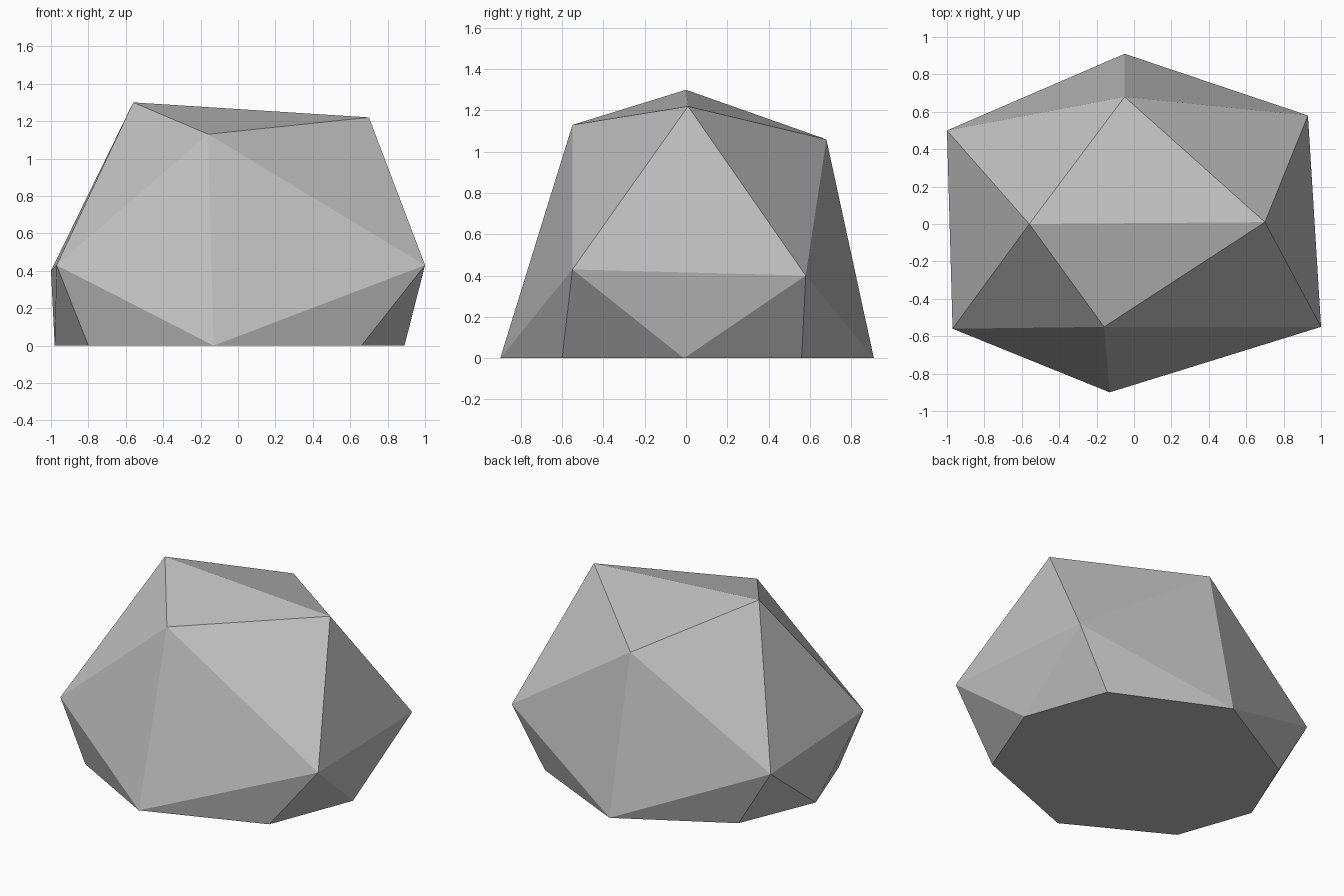
import bpy
import bmesh

cube = bpy.data.objects.get("Cube")
if cube:
    bpy.data.objects.remove(cube, do_unlink=True)

# Stone colour
stone = bpy.data.materials.new("stone_grey")
stone.use_nodes = True
colour = (0.52, 0.52, 0.52, 1.0)
stone.diffuse_color = colour
stone.node_tree.nodes["Principled BSDF"].inputs["Base Color"].default_value = colour

# Corners of the faceted rock, level by level
crown = [(-0.56, 0, 1.30), (0.70, 0.01, 1.22), (-0.16, -0.55, 1.13), (-0.05, 0.68, 1.06)]
girdle = [(-0.97, -0.56, 0.43), (1.0, -0.55, 0.43), (0.93, 0.58, 0.40), (-1.0, 0.50, 0.40)]
footprint = [(-0.13, -0.90), (0.66, -0.60), (0.89, -0.01), (0.69, 0.56),
             (-0.05, 0.91), (-0.76, 0.51), (-0.98, -0.02), (-0.80, -0.53)]

# Wrap the corners in a convex skin and merge the flat base into one face
bm = bmesh.new()
for corner in crown + girdle + [(x, y, 0) for x, y in footprint]:
    bm.verts.new(corner)
bmesh.ops.convex_hull(bm, input=bm.verts[:])
bmesh.ops.dissolve_limit(bm, angle_limit=0.002, verts=bm.verts[:], edges=bm.edges[:])
bmesh.ops.recalc_face_normals(bm, faces=bm.faces[:])

mesh = bpy.data.meshes.new("rock")
bm.to_mesh(mesh)
bm.free()
mesh.materials.append(stone)
rock = bpy.data.objects.new("rock", mesh)
bpy.context.scene.collection.objects.link(rock)
